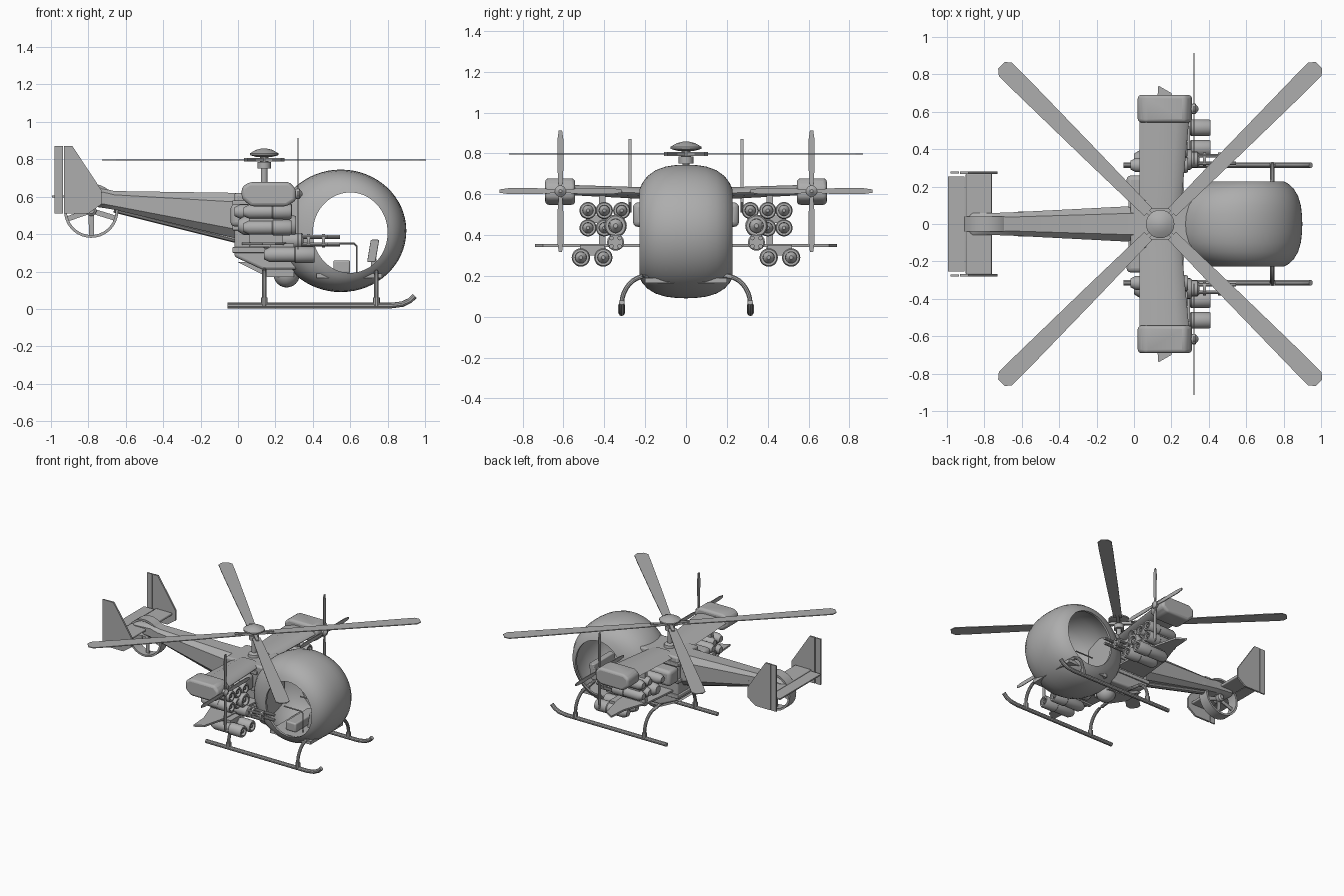
import bpy, bmesh
from math import sin, cos, pi, radians
from mathutils import Vector, Matrix

if "Cube" in bpy.data.objects:
    bpy.data.objects.remove(bpy.data.objects["Cube"])

grey = bpy.data.materials.new("plain grey")
grey.use_nodes = True
grey.diffuse_color = (0.42, 0.42, 0.42, 1)
grey.node_tree.nodes["Principled BSDF"].inputs["Base Color"].default_value = (0.42, 0.42, 0.42, 1)


def finish(name, bm, smooth=35, bevel=0, segs=3):
    bmesh.ops.recalc_face_normals(bm, faces=bm.faces)
    me = bpy.data.meshes.new(name)
    bm.to_mesh(me)
    bm.free()
    me.materials.append(grey)
    ob = bpy.data.objects.new(name, me)
    bpy.context.collection.objects.link(ob)
    if bevel:
        mod = ob.modifiers.new("Bevel", "BEVEL")
        mod.width, mod.segments = bevel, segs
    bpy.ops.object.select_all(action="DESELECT")
    ob.select_set(True)
    bpy.context.view_layer.objects.active = ob
    bpy.ops.object.shade_smooth_by_angle(angle=radians(smooth))
    return ob


def loft(name, rings, cap=True, closed=False, **kw):
    """Skin a list of equal-length rings of points."""
    bm = bmesh.new()
    rows = [[bm.verts.new(p) for p in r] for r in rings]
    n = len(rows[0])
    pairs = list(zip(rows, rows[1:])) + ([(rows[-1], rows[0])] if closed else [])
    for a, b in pairs:
        for i in range(n):
            j = (i + 1) % n
            bm.faces.new((a[i], a[j], b[j], b[i]))
    if cap and not closed:
        bm.faces.new(rows[0])
        bm.faces.new(rows[-1])
    return finish(name, bm, **kw)


def spin(name, axis, centre, profile, n=24):
    """Revolve (position, radius) pairs about the x, y or z axis."""
    k = "xyz".index(axis)
    rings = []
    for pos, r in profile:
        ring = []
        for i in range(n):
            p = Vector(centre)
            a = 2 * pi * i / n
            p[k] += pos
            p[(k + 1) % 3] += r * cos(a)
            p[(k + 2) % 3] += r * sin(a)
            ring.append(p)
        rings.append(ring)
    return loft(name, rings)


def box(name, lo, hi, **kw):
    rings = [[(x, lo[1], lo[2]), (x, hi[1], lo[2]), (x, hi[1], hi[2]), (x, lo[1], hi[2])]
             for x in (lo[0], hi[0])]
    return loft(name, rings, **kw)


def plate(name, outline, axis, a, b, **kw):
    """Extrude a 2D outline along y or z."""
    put = (lambda u, v, t: (u, t, v)) if axis == "y" else (lambda u, v, t: (u, v, t))
    return loft(name, [[put(u, v, t) for u, v in outline] for t in (a, b)], **kw)


def pipe(name, pts, r, n=10):
    pts = [Vector(p) for p in pts]
    rings = []
    for i, p in enumerate(pts):
        d = (pts[min(i + 1, len(pts) - 1)] - pts[max(i - 1, 0)]).normalized()
        side = d.orthogonal() if abs(d.y) > 0.99 else d.cross(Vector((0, 1, 0)))
        side.normalize()
        up = side.cross(d)
        rings.append([p + r * (side * cos(2 * pi * k / n) + up * sin(2 * pi * k / n)) for k in range(n)])
    return loft(name, rings)


# Bubble cockpit: barrel shell with a round opening on each side
def shell_ring(y, t):
    cx, cz = 0.55 + 0.05 * t, 0.4175 - 0.01 * t
    rx, rz = 0.35 - 0.15 * t, 0.3275 - 0.1125 * t
    return [(cx + rx * cos(2 * pi * i / 64), y, cz + rz * sin(2 * pi * i / 64)) for i in range(64)]


half = [(0, 0), (0.05, 0.02), (0.1, 0.08), (0.15, 0.23), (0.19, 0.47), (0.215, 0.75), (0.228, 1)]
outer = [(-y, t) for y, t in half[:0:-1]] + half
inner = [(0.21, 1), (0.18, 0.65), (0.12, 0.38), (0, 0.22), (-0.12, 0.38), (-0.18, 0.65), (-0.21, 1)]
loft("cockpit_bubble", [shell_ring(y, t) for y, t in outer + inner], closed=True, smooth=50)

# Cabin interior
box("cabin_floor", (0.42, -0.2, 0.165), (0.77, 0.2, 0.19))
box("seat_base", (0.51, -0.14, 0.19), (0.6, 0.14, 0.26), bevel=0.01)
plate("instrument_panel", [(0.69, 0.25), (0.735, 0.25), (0.755, 0.37), (0.71, 0.37)], "y", -0.13, 0.13, bevel=0.006)
box("panel_post", (0.71, -0.04, 0.18), (0.74, 0.04, 0.27))
for s in (-1, 1):
    pipe("control_stick", [(0.47, s * 0.1, 0.35), (0.62, s * 0.1, 0.35), (0.635, s * 0.1, 0.335), (0.635, s * 0.1, 0.18)], 0.005)

# Engine block between the bubble and the boom
plate("engine_block", [(-0.02, 0.28), (0.13, 0.21), (0.32, 0.21), (0.32, 0.62), (-0.02, 0.62)],
      "y", -0.13, 0.13, bevel=0.015)
plate("engine_belly", [(0, 0.25), (0.16, 0.17), (0.3, 0.17), (0.3, 0.26)], "y", -0.08, 0.08)
for z in (0.3, 0.42, 0.55):
    box("engine_rib", (-0.03, -0.14, z), (0.26, 0.14, z + 0.03), bevel=0.005)
spin("belly_ball", "x", (0.26, 0, 0.185), [(-0.07 * cos(pi * i / 12), 0.07 * sin(pi * i / 12) + 0.0005) for i in range(13)])


# Tapered tail boom with rounded section
def boom_ring(x, w, lo, hi):
    c, h = (lo + hi) / 2, (hi - lo) / 2
    prof = [(1, -0.6), (1, 0.6), (0.6, 1), (-0.6, 1), (-1, 0.6), (-1, -0.6), (-0.6, -1), (0.6, -1)]
    return [(x, w * u, c + h * v) for u, v in prof]


loft("tail_boom", [boom_ring(0.02, 0.097, 0.37, 0.62), boom_ring(-0.66, 0.062, 0.53, 0.63),
                   boom_ring(-0.72, 0.06, 0.54, 0.645), boom_ring(-0.86, 0.06, 0.56, 0.63),
                   boom_ring(-0.88, 0.045, 0.57, 0.62)])
pipe("boom_lower_pipe", [(-0.66, 0, 0.54), (0, 0, 0.375)], 0.025)
for s in (-1, 1):
    plate("boom_panel", [(-0.62, 0.57), (-0.12, 0.545), (-0.09, 0.42), (-0.13, 0.43), (-0.6, 0.545)],
          "y", s * 0.06, s * 0.066)

# Tail fan: duct ring, hub and blades
duct = [(-0.04, 0.145), (0.04, 0.145), (0.04, 0.13), (-0.04, 0.13)]
loft("fan_duct", [[(-0.785 + r * cos(a * pi / 18), y, 0.525 + r * sin(a * pi / 18)) for a in range(36)]
                  for y, r in duct], closed=True)
spin("fan_hub", "y", (-0.785, 0, 0.525), [(-0.04, 0.015), (-0.03, 0.028), (0.03, 0.028), (0.04, 0.015)])
for k in range(5):
    ob = box("fan_blade", (0.02, -0.004, -0.014), (0.13, 0.004, 0.014))
    ob.matrix_world = Matrix.Translation((-0.785, 0, 0.525)) @ Matrix.Rotation(2 * pi * k / 5 + 0.3, 4, "Y")

# Tailplane and twin fins
box("tailplane", (-0.9, -0.27, 0.592), (-0.76, 0.27, 0.612), bevel=0.006)
box("elevator", (-0.995, -0.255, 0.597), (-0.905, 0.255, 0.607))
for s in (-1, 1):
    plate("tail_fin", [(-0.93, 0.51), (-0.8, 0.51), (-0.73, 0.56), (-0.73, 0.635), (-0.885, 0.87), (-0.93, 0.87)],
          "y", s * 0.268, s * 0.282)
    plate("rudder", [(-0.98, 0.51), (-0.935, 0.51), (-0.935, 0.87), (-0.98, 0.87)], "y", s * 0.27, s * 0.28)

# Main rotor
spin("rotor_mast", "z", (0.14, 0, 0), [(0.58, 0.05), (0.64, 0.04), (0.65, 0.018), (0.75, 0.018), (0.751, 0.036),
                                       (0.785, 0.036), (0.786, 0.022), (0.82, 0.022)])
spin("rotor_cap", "z", (0.14, 0, 0), [(0.812, 0.04), (0.822, 0.076), (0.832, 0.076), (0.85, 0.045), (0.858, 0.012)])
half_blade = [(0.09, 0.03), (0.5, 0.04), (1.05, 0.05), (1.17, 0.05), (1.2, 0.025)]
for k in range(4):
    turn = Matrix.Translation((0.14, 0, 0.797)) @ Matrix.Rotation(pi / 4 + k * pi / 2, 4, "Z")
    plate("rotor_blade", half_blade + [(u, -v) for u, v in half_blade[::-1]], "z", -0.003, 0.003).matrix_world = turn
    box("blade_grip", (0.01, -0.012, -0.01), (0.14, 0.012, 0.01)).matrix_world = turn


def tube(name, y, z, back, front, r):
    """Launcher tube with a collared, recessed muzzle and tapered rear."""
    mid = back + 0.6 * (front - back)
    spin(name, "x", (0, y, z), [(back, r * 0.55), (back + 0.03, r * 0.9), (mid, r * 0.9), (mid + 0.005, r),
                                (front - 0.01, r), (front, r * 0.88), (front, r * 0.62), (front - 0.03, r * 0.6),
                                (front - 0.005, r * 0.2)], 20)


for s in (-1, 1):
    # Upper wing and tip pod
    def wing_ring(y, x0, x1, z, t):
        sec = [(0, 0), (0.3, 0.5), (0.75, 0.5), (0.95, 0.25), (1, 0), (0.95, -0.25), (0.75, -0.5), (0.3, -0.5)]
        return [(x0 + (x1 - x0) * u, s * y, z + t * v) for u, v in sec]
    loft("wing", [wing_ring(0.08, 0.03, 0.25, 0.6, 0.06), wing_ring(0.56, 0.03, 0.295, 0.62, 0.05)])
    plate("wing_tip_pod", [(0.02, 0.59), (0.07, 0.548), (0.26, 0.548), (0.31, 0.58), (0.31, 0.64),
                           (0.275, 0.678), (0.06, 0.678), (0.02, 0.65)], "y", s * 0.543, s * 0.69, bevel=0.018)
    # Wing propeller
    hub = (0.31, s * 0.615, 0.615)
    spin("propeller_spinner", "x", hub, [(-0.01, 0.02), (0.003, 0.028), (0.018, 0.028), (0.034, 0.008)], 16)
    for k in range(4):
        ob = loft("propeller_blade", [[(x, w * v, r) for x, v in ((-0.003, -1), (0.003, -1), (0.003, 1), (-0.003, 1))]
                                      for r, w in ((0.02, 0.008), (0.1, 0.014), (0.25, 0.015), (0.298, 0.008))])
        ob.matrix_world = Matrix.Translation((0.32, hub[1], hub[2])) @ Matrix.Rotation(k * pi / 2, 4, "X")
    # Lower swept winglet
    plate("lower_winglet", [(0.02, s * 0.12), (0.27, s * 0.12), (0.25, s * 0.5), (0.2, s * 0.7), (0.13, s * 0.74),
                            (0.12, s * 0.6), (0.05, s * 0.4)], "z", 0.342, 0.356)
    # Weapon tubes under the wing
    for y, z in ((0.48, 0.52), (0.4, 0.52), (0.48, 0.435), (0.4, 0.435)):
        tube("upper_tube", s * y, z, 0.03, 0.285, 0.042)
    tube("inner_tube", s * 0.315, 0.52, -0.02, 0.29, 0.042)
    for y in (0.515, 0.405):
        tube("lower_tube", s * y, 0.29, 0.14, 0.41, 0.045)
    tube("gun_pod", s * 0.345, 0.445, 0, 0.31, 0.055)
    box("tube_rack", (0.06, min(s * 0.3, s * 0.49), 0.46), (0.24, max(s * 0.3, s * 0.49), 0.495))
    box("wing_pylon", (0.06, s * 0.41 - 0.015, 0.33), (0.24, s * 0.41 + 0.015, 0.6))
    box("lower_rack", (0.17, s * 0.46 - 0.06, 0.3), (0.3, s * 0.46 + 0.06, 0.35))
    box("side_nacelle", (-0.04, s * 0.2 - 0.06, 0.44), (0.24, s * 0.2 + 0.06, 0.56), bevel=0.025)
    # Clustered gun barrels
    spin("gun_body", "x", (0, s * 0.345, 0.365), [(0.12, 0.02), (0.14, 0.042), (0.34, 0.042), (0.35, 0.03)], 16)
    for dy in (-0.02, 0.02):
        for dz in (-0.02, 0.02):
            pipe("gun_barrel", [(0.3, s * 0.345 + dy, 0.365 + dz), (0.48 if dy * s > 0 else 0.545, s * 0.345 + dy, 0.365 + dz)], 0.011)
    for x in (0.37, 0.45):
        spin("barrel_clamp", "x", (x, s * 0.345, 0.365), [(0, 0.036), (0.015, 0.036)], 16)
    # Landing skid with curved struts
    y = s * 0.315
    pipe("skid", [(-0.055, y, 0.018), (0.82, y, 0.018), (0.88, y, 0.026), (0.92, y, 0.045), (0.945, y, 0.07)], 0.015)
    for x in (0.14, 0.74):
        arc = [(x, s * (0.19 + 0.125 * sin(a * pi / 16)), 0.06 + 0.14 * cos(a * pi / 16)) for a in range(9)]
        pipe("skid_strut", [(x, s * 0.08, 0.215)] + arc + [(x, y, 0.02)], 0.012)
        pipe("strut_foot", [(x, y, 0.015), (x, y, 0.06)], 0.018)
